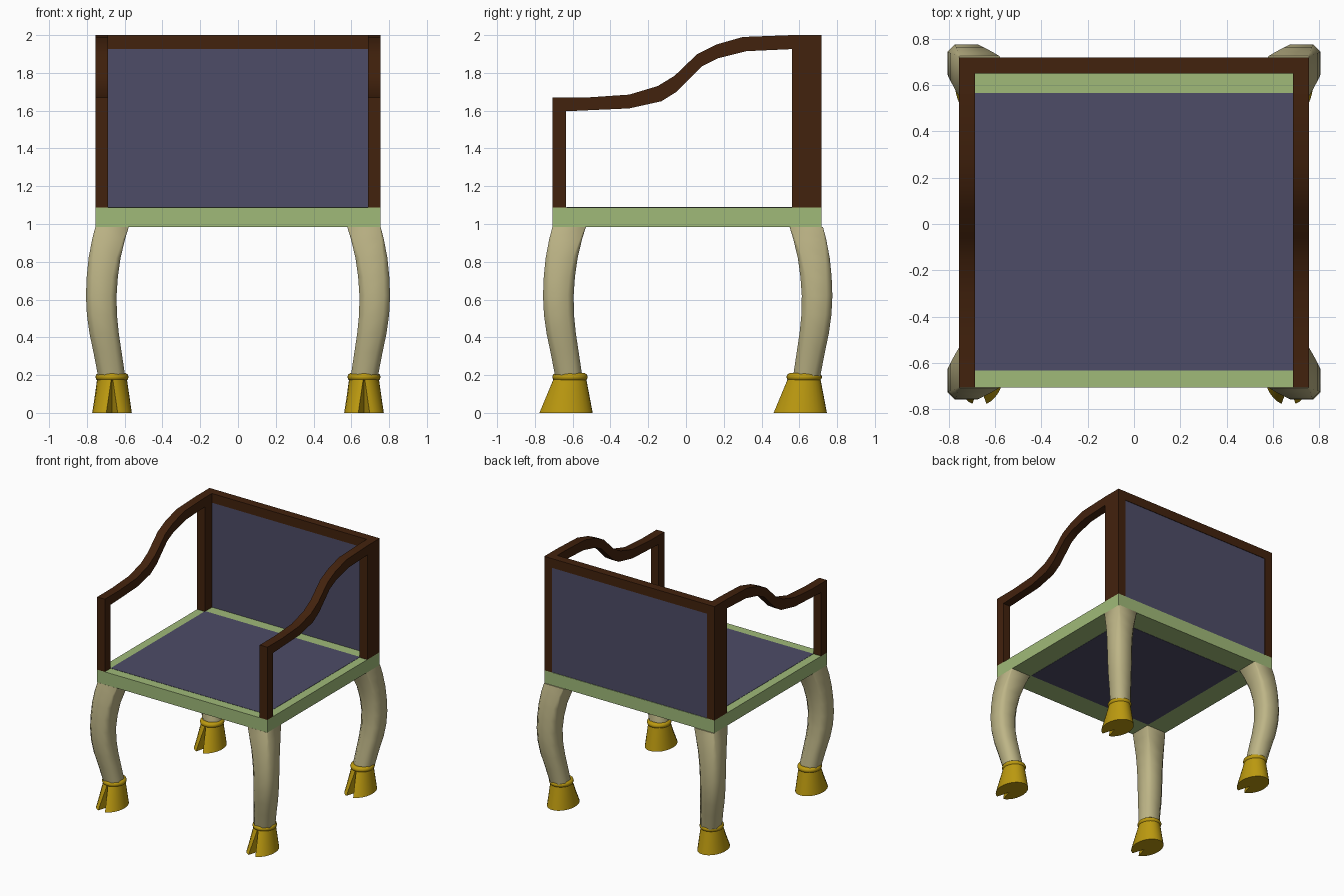
import bpy, bmesh, math

if "Cube" in bpy.data.objects:
    bpy.data.objects.remove(bpy.data.objects["Cube"], do_unlink=True)


def material(name, rgb):
    m = bpy.data.materials.new(name)
    m.use_nodes = True
    m.diffuse_color = (*rgb, 1)
    bsdf = next(n for n in m.node_tree.nodes if n.type == 'BSDF_PRINCIPLED')
    bsdf.inputs["Base Color"].default_value = (*rgb, 1)
    return m


WOOD = material("dark brown wood", (0.055, 0.016, 0.004))
FABRIC = material("slate blue fabric", (0.075, 0.072, 0.135))
GREEN = material("pale green", (0.35, 0.49, 0.19))
CREAM = material("cream", (0.51, 0.46, 0.24))
GOLD = material("gold", (0.50, 0.32, 0.005))


def finish(name, bm, mat, angle=None):
    bmesh.ops.recalc_face_normals(bm, faces=bm.faces)
    mesh = bpy.data.meshes.new(name)
    bm.to_mesh(mesh)
    bm.free()
    mesh.materials.append(mat)
    if angle:
        mesh.shade_smooth()
        mesh.set_sharp_from_angle(angle=math.radians(angle))
    ob = bpy.data.objects.new(name, mesh)
    bpy.context.collection.objects.link(ob)
    return ob


def box(name, x, y, z, mat):
    bm = bmesh.new()
    bmesh.ops.create_cube(bm, size=1)
    for v in bm.verts:
        v.co = [lo + (hi - lo) * (c + 0.5) for c, (lo, hi) in zip(v.co, (x, y, z))]
    return finish(name, bm, mat)


def loft(name, rings, mat, angle):
    """Skin a stack of closed rings and cap both ends."""
    bm = bmesh.new()
    loops = [[bm.verts.new(p) for p in ring] for ring in rings]
    n = len(loops[0])
    for a, b in zip(loops, loops[1:]):
        for i in range(n):
            j = (i + 1) % n
            bm.faces.new((a[i], a[j], b[j], b[i]))
    bm.faces.new(loops[0])
    bm.faces.new(loops[-1])
    return finish(name, bm, mat, angle)


# Main measurements
W, IN = 0.755, 0.687
FRONT, BACK = -0.706, 0.718
UNDER, SEAT, TOP = 0.985, 1.087, 2.0

# Seat frame with flush fabric on both sides
box("seat_frame", (-W, W), (FRONT, BACK), (UNDER, SEAT), GREEN)
box("seat_panel", (-IN, IN), (-0.632, 0.565), (SEAT - 0.003, SEAT + 0.002), FABRIC)
box("seat_underside", (-0.575, 0.575), (-0.52, 0.53), (UNDER - 0.002, UNDER + 0.003), FABRIC)

# Backrest
box("back_panel", (-IN, IN), (0.652, 0.714), (SEAT, 1.926), FABRIC)
box("back_top_rail", (-IN, IN), (0.65, BACK), (1.926, TOP), WOOD)

# Curved arm outline, running into the front post
ARM_TOP = [(FRONT, 1.67), (-0.52, 1.67), (-0.30, 1.685), (-0.15, 1.73), (-0.06, 1.785),
           (0.06, 1.90), (0.16, 1.95), (0.30, 1.99), (0.56, TOP)]
ARM_LOW = [(0.56, 1.926), (0.32, 1.915), (0.17, 1.878), (0.085, 1.835), (-0.05, 1.70),
           (-0.13, 1.65), (-0.30, 1.612), (-0.635, 1.597)]
ARM = ARM_TOP + ARM_LOW + [(-0.635, SEAT), (FRONT, SEAT)]

# Leg sections: height, inner edge, outer edge, corner chamfer
LEG = [(UNDER, 0.578, 0.755, 0.004), (0.92, 0.598, 0.772, 0.012), (0.82, 0.622, 0.791, 0.024),
       (0.72, 0.636, 0.801, 0.03), (0.62, 0.643, 0.805, 0.032), (0.52, 0.641, 0.80, 0.032),
       (0.42, 0.631, 0.786, 0.032), (0.32, 0.616, 0.765, 0.034), (0.18, 0.595, 0.738, 0.036)]


def leg_section(z, lo, hi, c, sx, sy, shift):
    pts = [(lo + c, lo), (hi - c, lo), (hi, lo + c), (hi, hi - c),
           (hi - c, hi), (lo + c, hi), (lo, hi - c), (lo, lo + c)]
    return [(sx * x, sy * (y - shift), z) for x, y in pts]


def hoof_section(z, cx, cy, rx, ry, half_gap, depth):
    """Oval with a V-shaped cleft at the front."""
    start = math.asin(half_gap / rx)
    pts = [(cx, cy - ry + depth, z)]
    steps = 28
    for i in range(steps + 1):
        a = start + (2 * math.pi - 2 * start) * i / steps
        pts.append((cx + rx * math.sin(a), cy - ry * math.cos(a), z))
    return pts


for sx, side in ((1, "left"), (-1, "right")):
    # Arm and back post
    loft(side + "_arm", [[(sx * x, y, z) for y, z in ARM] for x in (IN, W)], WOOD, 40)
    box(side + "_back_post", sorted((sx * IN, sx * W)), (0.56, BACK), (SEAT, TOP), WOOD)

    for sy, end, shift in ((-1, "front", 0.048), (1, "back", 0.03)):
        name = f"{end}_{side}_"
        # Curved leg
        loft(name + "leg", [leg_section(*s, sx, sy, shift) for s in LEG], CREAM, 60)

        # Cloven hoof, toes pointing forward
        cx, cy = sx * 0.667, sy * (0.62 - 0.006 * -sy)
        loft(name + "hoof",
             [hoof_section(0, cx, cy - 0.024, 0.105, 0.144, 0.03, 0.11),
              hoof_section(0.185, cx, cy, 0.078, 0.085, 0.003, 0.012)], GOLD, 35)

        # Rounded ankle ring
        bm = bmesh.new()
        major, minor, around, tube = 0.067, 0.021, 28, 10
        grid = []
        for i in range(around):
            a = 2 * math.pi * i / around
            row = []
            for j in range(tube):
                b = 2 * math.pi * j / tube
                r = major + minor * math.cos(b)
                row.append(bm.verts.new((cx + r * math.cos(a), cy + 1.07 * r * math.sin(a),
                                         0.19 + minor * math.sin(b))))
            grid.append(row)
        for i in range(around):
            p, q = grid[i], grid[(i + 1) % around]
            for j in range(tube):
                k = (j + 1) % tube
                bm.faces.new((p[j], q[j], q[k], p[k]))
        finish(name + "ankle_ring", bm, GOLD, 60)
